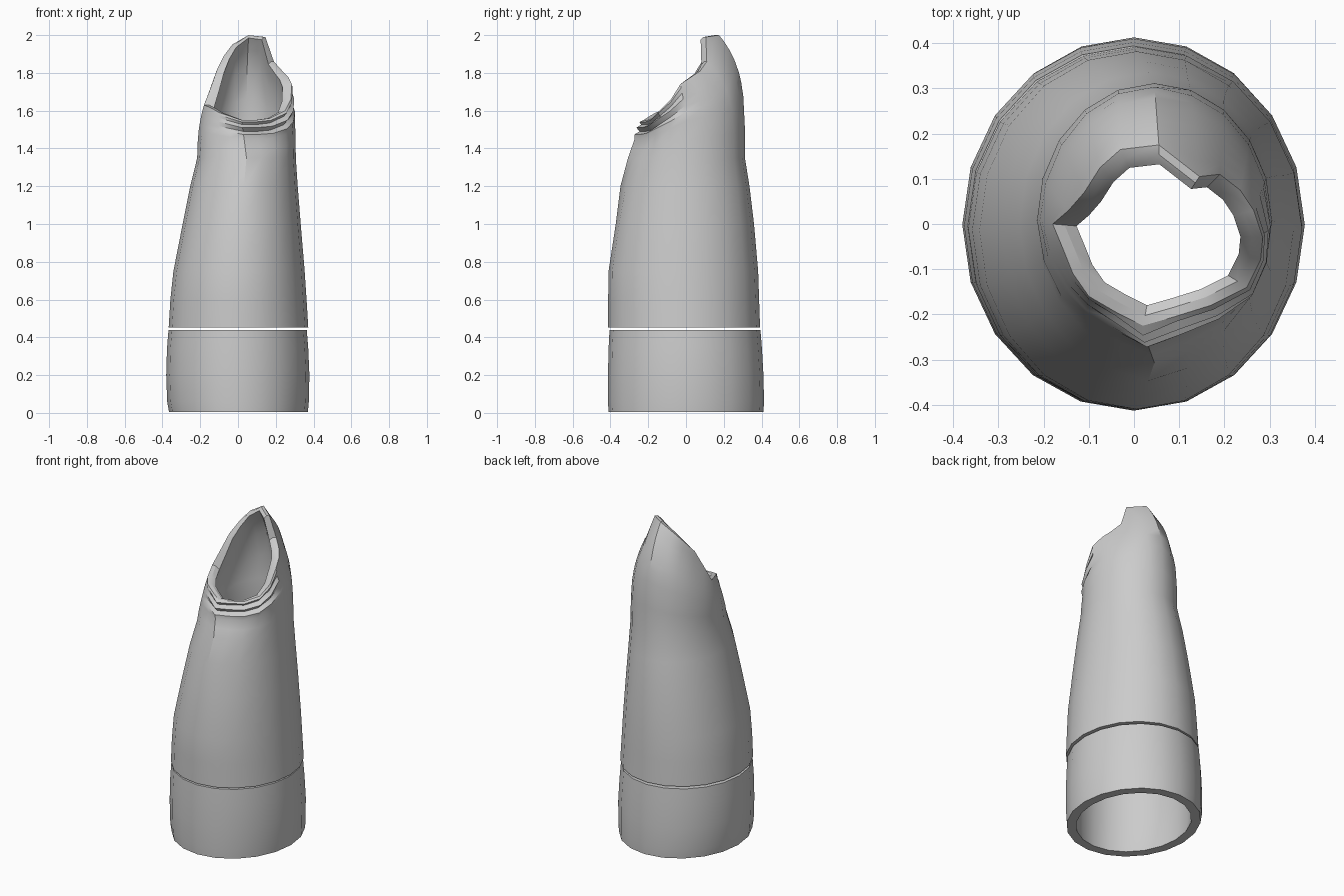
import bpy
import bmesh
import math
from mathutils import Vector

if "Cube" in bpy.data.objects:
    bpy.data.objects.remove(bpy.data.objects["Cube"], do_unlink=True)

SIDES = 20
WALL = 0.055
ANGLES = [math.tau * i / SIDES for i in range(SIDES)]

grey = bpy.data.materials.new("plain grey")
grey.use_nodes = True
grey.diffuse_color = (0.6, 0.6, 0.6, 1)
grey.node_tree.nodes["Principled BSDF"].inputs["Base Color"].default_value = grey.diffuse_color


def oval(z, left, right, front, back, inset=0.0):
    """Ring of points filling the given x and y limits at height z."""
    cx, cy = (left + right) / 2, (front + back) / 2
    rx, ry = (right - left) / 2 - inset, (back - front) / 2 - inset
    return [Vector((cx + rx * math.cos(a), cy + ry * math.sin(a), z)) for a in ANGLES]


def shell(name, rings):
    """Join rings into a closed tube wall running up the outside and down the inside."""
    bm = bmesh.new()
    loops = [[bm.verts.new(p) for p in ring] for ring in rings]
    for low, high in zip(loops, loops[1:] + loops[:1]):
        for i in range(SIDES):
            j = (i + 1) % SIDES
            bm.faces.new((low[i], low[j], high[j], high[i]))
    bmesh.ops.recalc_face_normals(bm, faces=bm.faces[:])
    mesh = bpy.data.meshes.new(name)
    bm.to_mesh(mesh)
    bm.free()
    mesh.materials.append(grey)
    obj = bpy.data.objects.new(name, mesh)
    bpy.context.collection.objects.link(obj)
    bpy.ops.object.select_all(action='DESELECT')
    obj.select_set(True)
    bpy.context.view_layer.objects.active = obj
    bpy.ops.object.shade_smooth_by_angle(angle=math.radians(32))
    return obj


# Cuff: a short, slightly bulging band
cuff = [
    (0.005, -0.365, 0.37, -0.41, 0.41),
    (0.06, -0.375, 0.375, -0.413, 0.413),
    (0.2, -0.38, 0.378, -0.413, 0.41),
    (0.34, -0.376, 0.372, -0.41, 0.402),
    (0.44, -0.368, 0.364, -0.405, 0.394),
]
shell("cuff", [oval(*r) for r in cuff] + [oval(*r, inset=WALL) for r in reversed(cuff)])

# Sleeve: tapering lower part
body = [
    (0.453, -0.367, 0.372, -0.412, 0.392),
    (0.6, -0.358, 0.363, -0.412, 0.387),
    (0.75, -0.342, 0.353, -0.41, 0.382),
    (1.0, -0.293, 0.332, -0.372, 0.36),
    (1.2, -0.253, 0.316, -0.335, 0.336),
    (1.35, -0.216, 0.306, -0.295, 0.312),
]

# Slanted torn rim, one point for each column starting at the left side
rim = [Vector(p) for p in (
    (0.285, -0.03, 1.74), (0.265, 0.03, 1.78), (0.235, 0.075, 1.81), (0.19, 0.11, 1.86),
    (0.145, 0.105, 1.99), (0.055, 0.175, 2.0), (-0.03, 0.165, 1.95), (-0.075, 0.125, 1.89),
    (-0.11, 0.07, 1.82), (-0.145, 0.03, 1.72), (-0.18, 0, 1.63), (-0.155, -0.06, 1.62),
    (-0.135, -0.11, 1.61), (-0.1, -0.16, 1.59), (-0.04, -0.195, 1.57), (0.02, -0.225, 1.55),
    (0.09, -0.205, 1.55), (0.17, -0.18, 1.56), (0.25, -0.14, 1.6), (0.28, -0.08, 1.66))]
centre = Vector((0.06, -0.02, 0))


def toward_centre(p, scale, drop=0.0):
    return Vector((centre.x + (p.x - centre.x) * scale,
                   centre.y + (p.y - centre.y) * scale, p.z - drop))


def blend(base, edge, t):
    """Ring between base and edge; the back stays upright longer before curling in."""
    ring = []
    for a, b, e in zip(ANGLES, base, edge):
        u = t ** max(1, 2.3 + 1.7 * math.sin(a))
        ring.append(Vector((b.x + (e.x - b.x) * u, b.y + (e.y - b.y) * u,
                            b.z + (e.z - b.z) * t)))
    return ring


def fold(ring, amount):
    """Tuck or swell the wrinkled front, strongest towards the left side."""
    out = []
    for a, p in zip(ANGLES, ring):
        weight = max(0, math.cos(a - math.radians(300))) ** 2
        out.append(toward_centre(p, 1 + amount * weight))
    return out


outer_base = oval(*body[-1])
inner_base = oval(*body[-1], inset=WALL)
inner_rim = [toward_centre(p, 0.78, 0.015) for p in rim]
mid_rim = [toward_centre(p, 0.89, -0.0) for p in rim]

outer = [oval(*r) for r in body]
for t, amount in ((0.25, 0), (0.5, 0), (0.62, 0.05), (0.7, -0.07),
                  (0.8, 0.07), (0.88, -0.05), (0.95, 0.04)):
    outer.append(fold(blend(outer_base, rim, t), amount))

# Pleat down the middle of the front
front_column = SIDES * 3 // 4
for ring in outer[4:]:
    ring[front_column].y -= 0.012

inner = [blend(inner_base, inner_rim, t) for t in (0.9, 0.75, 0.5, 0.25)]
inner += [oval(*r, inset=WALL) for r in reversed(body)]
shell("sleeve", outer + [rim, mid_rim, inner_rim] + inner)
